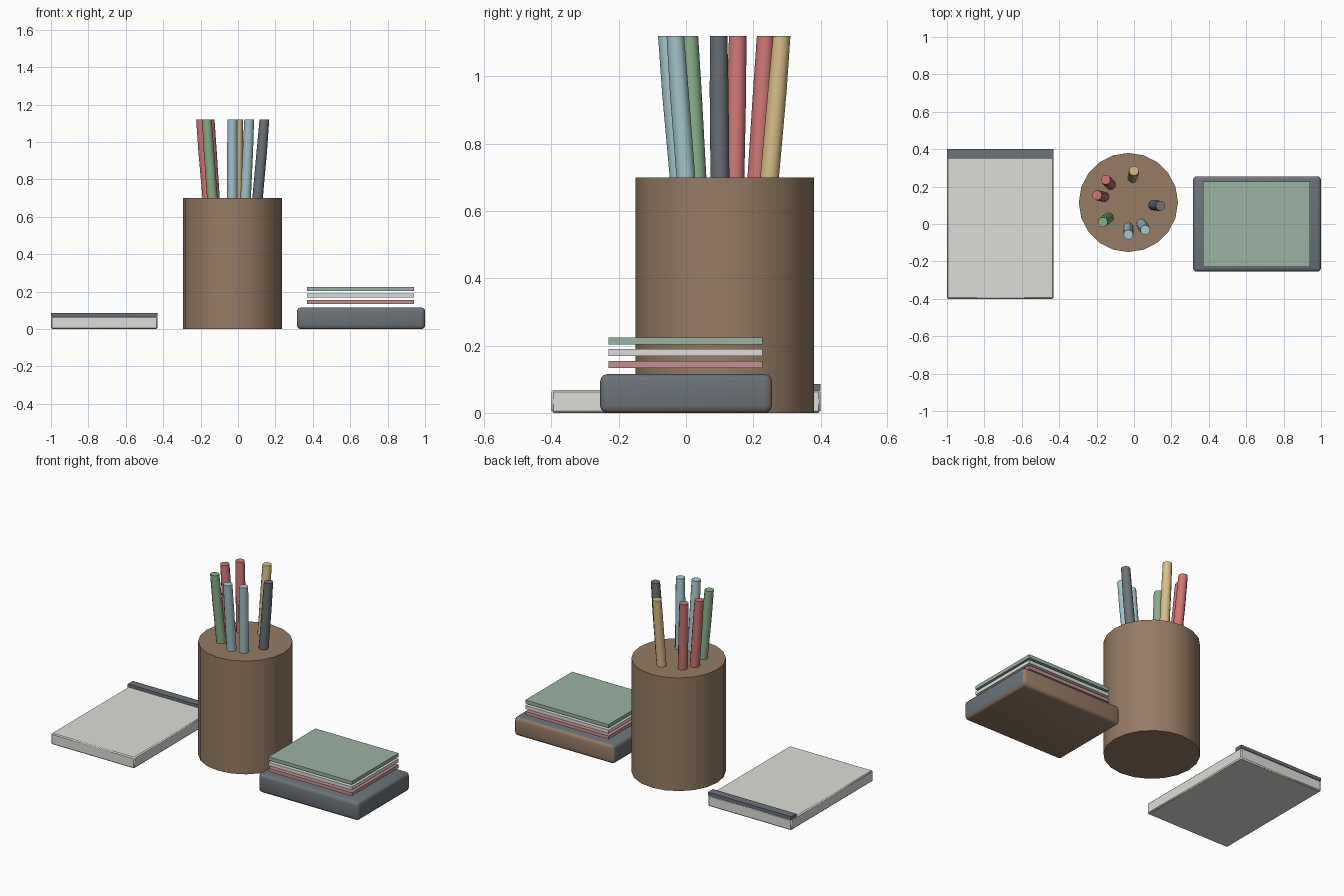
import bpy, bmesh, math

if "Cube" in bpy.data.objects:
    bpy.data.objects.remove(bpy.data.objects["Cube"])

COLORS = {
    "brown": (0.30, 0.20, 0.13, 1), "slate": (0.15, 0.17, 0.19, 1),
    "paper": (0.72, 0.72, 0.69, 1), "pink": (0.55, 0.28, 0.30, 1),
    "sage": (0.33, 0.45, 0.37, 1), "blue": (0.38, 0.57, 0.60, 1),
    "green": (0.25, 0.42, 0.25, 1), "red": (0.62, 0.18, 0.18, 1),
    "yellow": (0.68, 0.52, 0.25, 1),
}
MATS = {}
for key, rgba in COLORS.items():
    MATS[key] = bpy.data.materials.new(key)
    MATS[key].diffuse_color = rgba


def finish(name, bm, color, smooth=False):
    bmesh.ops.recalc_face_normals(bm, faces=bm.faces)
    me = bpy.data.meshes.new(name)
    bm.to_mesh(me)
    bm.free()
    ob = bpy.data.objects.new(name, me)
    bpy.context.collection.objects.link(ob)
    me.materials.append(MATS[color])
    if smooth:
        bpy.ops.object.select_all(action='DESELECT')
        ob.select_set(True)
        bpy.context.view_layer.objects.active = ob
        bpy.ops.object.shade_smooth_by_angle(angle=math.radians(40))
    return ob


def box(name, x, y, z, color, bevel=0, segments=2):
    bm = bmesh.new()
    bmesh.ops.create_cube(bm, size=1)
    for v in bm.verts:
        for i, (lo, hi) in enumerate((x, y, z)):
            v.co[i] = hi if v.co[i] > 0 else lo
    if bevel:
        bmesh.ops.bevel(bm, geom=bm.edges[:], offset=bevel, segments=segments,
                        profile=0.5, affect='EDGES')
    return finish(name, bm, color, smooth=bevel > 0)


def tube(name, rings, sides, color):
    """Closed tube through rings of (x, y, z, radius)."""
    bm = bmesh.new()
    loops = []
    for x, y, z, r in rings:
        loops.append([bm.verts.new((x + r * math.cos(2 * math.pi * i / sides),
                                    y + r * math.sin(2 * math.pi * i / sides), z))
                      for i in range(sides)])
    for a, b in zip(loops, loops[1:]):
        for i in range(sides):
            j = (i + 1) % sides
            bm.faces.new((a[i], a[j], b[j], b[i]))
    bm.faces.new(loops[0][::-1])
    bm.faces.new(loops[-1])
    return finish(name, bm, color, smooth=True)


# Notepad with binding strip along the back
box("notepad_pages", (-1, -0.43), (-0.4, 0.4), (0, 0.068), "paper", 0.006, 1)
box("notepad_binding", (-1, -0.43), (0.35, 0.4), (0.066, 0.086), "slate")

# Pen cup
CX, CY = -0.03, 0.115
tube("pen_cup", [(CX, CY, 0, 0.265), (CX, CY, 0.7, 0.265)], 20, "brown")

# Pens fanned outward around the cup
PENS = [(270, "blue"), (301.5, "blue"), (354, "slate"), (80, "yellow"),
        (135, "red"), (167, "red"), (217.5, "green")]
for n, (deg, color) in enumerate(PENS, 1):
    a = math.radians(deg)
    rings = [(CX + d * math.cos(a), CY + d * math.sin(a), z, r)
             for z, d, r in ((0.64, 0.130, 0.028), (0.95, 0.158, 0.028), (1.12, 0.172, 0.026))]
    tube(f"pen_{n}", rings, 12, color)

# Thick book with a brown back edge and underside
book = box("book", (0.315, 1), (-0.255, 0.255), (0, 0.115), "slate", 0.02, 3)
book.data.materials.append(MATS["brown"])
for p in book.data.polygons:
    if p.normal.y > 0.7 or p.normal.z < -0.7:
        p.material_index = 1

# Loose card slabs above the book
for name, z, color in (("pink_slab", 0.133, "pink"), ("white_slab", 0.169, "paper"),
                       ("green_slab", 0.203, "sage")):
    box(name, (0.37, 0.94), (-0.23, 0.228), (z, z + 0.021), color)

for m in bpy.data.materials:
    if m.users and not m.is_grease_pencil:
        m.use_nodes = True
        m.node_tree.nodes["Principled BSDF"].inputs["Base Color"].default_value = m.diffuse_color
